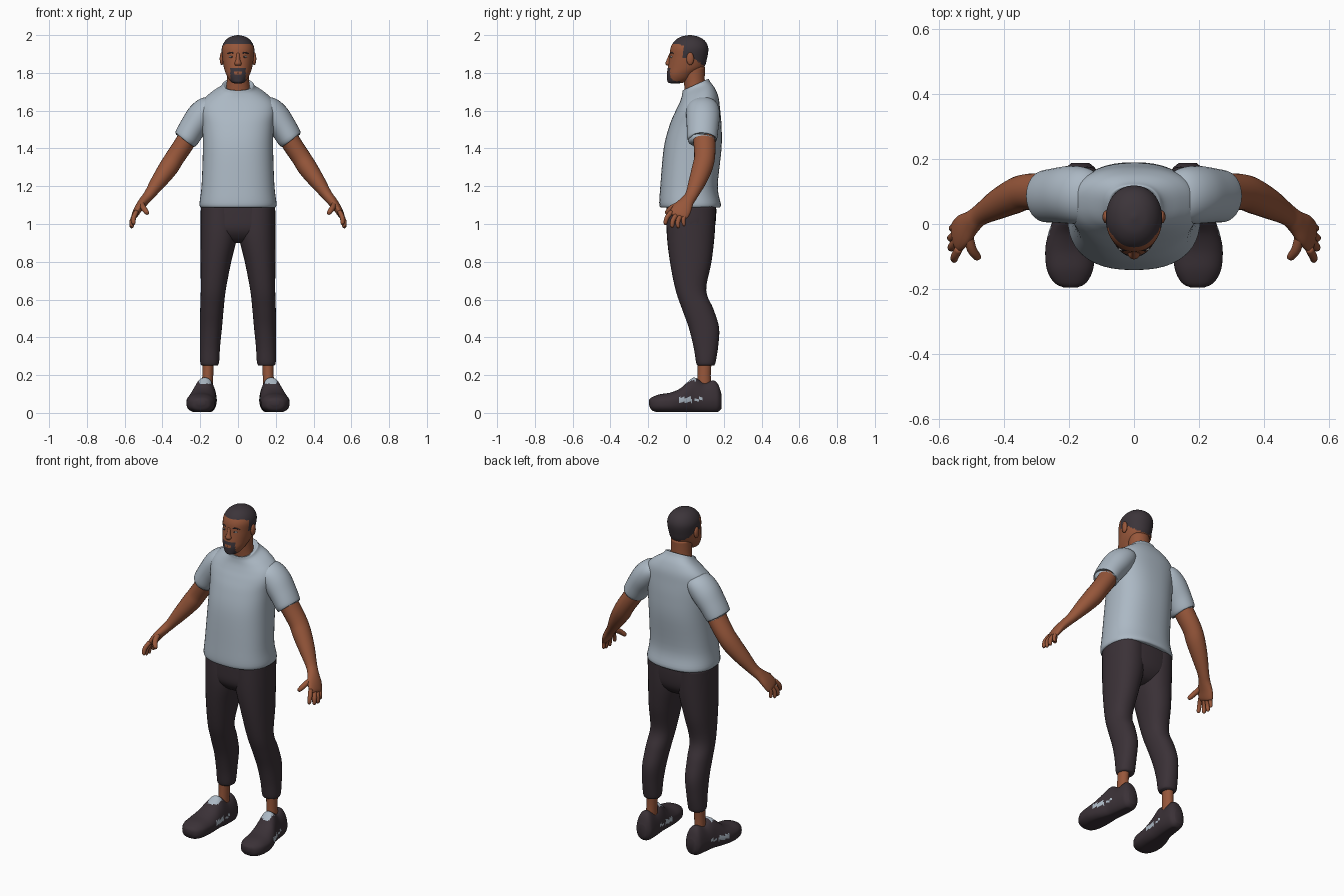
import bpy, bmesh, math
from mathutils import Vector


def material(name, rgb):
    m = bpy.data.materials.new(name)
    m.diffuse_color = (*rgb, 1)
    return m


SKIN = material("brown skin", (0.31, 0.095, 0.043))
SHIRT = material("pale blue grey", (0.41, 0.48, 0.55))
PANTS = material("charcoal cloth", (0.043, 0.031, 0.038))
HAIR = material("dark hair", (0.045, 0.035, 0.042))
WHITE = material("eye white", (0.65, 0.62, 0.6))


def finish(name, bm, mats, rule=None, mirror=False):
    bmesh.ops.recalc_face_normals(bm, faces=bm.faces)
    for f in bm.faces:
        f.smooth = True
        if rule:
            f.material_index = rule(f.calc_center_median())
    me = bpy.data.meshes.new(name)
    bm.to_mesh(me)
    bm.free()
    for m in mats:
        me.materials.append(m)
    ob = bpy.data.objects.new(name, me)
    bpy.context.collection.objects.link(ob)
    if mirror:
        ob.modifiers.new("mirror", 'MIRROR').use_mirror_merge = False
    return ob


def spline(secs, steps):
    """Smoothly interpolated sections (Catmull-Rom)."""
    s = [tuple(a) + (0,) * (6 - len(a)) for a in secs]
    s = [s[0]] + s + [s[-1]]
    out = []
    for i in range(1, len(s) - 2):
        for k in range(steps):
            t = k / steps
            out.append([0.5 * (2 * b + (c - a) * t + (2 * a - 5 * b + 4 * c - d) * t * t
                               + (3 * b - a - 3 * c + d) * t ** 3)
                        for a, b, c, d in zip(*s[i - 1:i + 3])])
    return out + [list(s[-1])]


def loft(name, secs, mats, frame='XY', n=32, steps=5, p=2.0, rule=None, mirror=False, warp=None):
    """Sections (x, y, z, radius_a, radius_b, tilt); frame XY, XZ or path FOLLOW."""
    bm = bmesh.new()
    pts = spline(secs, steps)
    rings = []
    for i, (x, y, z, ra, rb, tilt) in enumerate(pts):
        u, v = Vector((1, 0, 0)), Vector((0, 1, tilt))
        if frame == 'XZ':
            v = Vector((0, 0, 1))
        elif frame == 'FOLLOW':
            a, b = pts[max(i - 1, 0)], pts[min(i + 1, len(pts) - 1)]
            t = (Vector(b[:3]) - Vector(a[:3])).normalized()
            v = (Vector((0, 1, 0)) - t * t.y).normalized()
            u = v.cross(t)
        ring = []
        for k in range(n):
            c, s = math.cos(2 * math.pi * k / n), math.sin(2 * math.pi * k / n)
            ca = math.copysign(abs(c) ** (2 / p), c)
            sa = math.copysign(abs(s) ** (2 / p), s)
            co = Vector((x, y, z)) + u * ra * ca + v * rb * sa
            ring.append(bm.verts.new(warp(co, x) if warp else co))
        rings.append(ring)
    for r, q in zip(rings, rings[1:]):
        for k in range(n):
            bm.faces.new((r[k], r[(k + 1) % n], q[(k + 1) % n], q[k]))
    bm.faces.new(rings[0])
    bm.faces.new(rings[-1])
    return finish(name, bm, mats, rule, mirror)


def ball(name, loc, size, mat, mirror=True):
    bm = bmesh.new()
    bmesh.ops.create_uvsphere(bm, u_segments=16, v_segments=10, radius=1)
    for v in bm.verts:
        v.co = Vector(loc) + Vector([a * b for a, b in zip(v.co, size)])
    return finish(name, bm, [mat], mirror=mirror)


# Shirt body with rolled hem and tilted collar
loft("shirt_body", [
    (0, .022, 1.088, .185, .145), (0, .022, 1.10, .204, .163), (0, .016, 1.2, .193, .152),
    (0, .035, 1.4, .186, .153), (0, .05, 1.52, .19, .138), (0, .06, 1.6, .2, .12, .1),
    (0, .066, 1.65, .188, .106, .2), (0, .064, 1.69, .145, .09, .3),
    (0, .055, 1.72, .095, .075, .4), (0, .05, 1.738, .08, .068, .45),
    (0, .05, 1.728, .064, .056, .45)], [SHIRT], n=48, p=2.4)

# Short sleeves
loft("sleeves", [
    (.12, .08, 1.625, .04, .07), (.155, .087, 1.61, .068, .086), (.195, .09, 1.57, .077, .089),
    (.24, .088, 1.51, .071, .084), (.275, .085, 1.452, .066, .079),
    (.277, .085, 1.449, .055, .068)], [SHIRT], 'FOLLOW', mirror=True)

# Trousers: hips and two legs
loft("trouser_hips", [
    (0, .028, 1.13, .19, .13), (0, .028, 1.05, .198, .132), (0, .025, .97, .19, .124),
    (0, .025, .92, .13, .09), (0, .025, .9, .05, .05)], [PANTS], p=2.5)
loft("trouser_legs", [
    (.1, .028, 1.1, .097, .13), (.1, .025, .95, .098, .127), (.117, .025, .8, .081, .11),
    (.131, .026, .65, .066, .081), (.138, .062, .55, .062, .083), (.143, .095, .45, .058, .08),
    (.148, .105, .35, .053, .065), (.15, .105, .27, .05, .052),
    (.15, .105, .252, .043, .045)], [PANTS], p=2.2, mirror=True)
loft("ankles", [(.158, .1, .29, .031, .038), (.16, .096, .2, .029, .035),
                (.163, .095, .1, .03, .04)], [SKIN], n=20, mirror=True)


# Shoes with pale tongue and side patches
def shoe_warp(co, cx):
    if co.z > .07:
        co.x = cx + (co.x - cx) * (1 - 2.6 * min(co.z - .07, .12))
    co.z = max(co.z, .004)
    return co


def shoe_colour(c):
    tongue = c.z > .155 and 0 < c.y < .055 and abs(c.x - .175) < .032
    patch = .056 < c.z < .082 and -.04 < c.y < .03
    strip = .066 < c.z < .08 and .045 < c.y < .09
    return int(tongue or patch or strip)


loft("shoes", [(cx, y, h / 2 + lift, w, h / 2) for cx, y, h, w, lift in [
    (.195, -.195, .03, .022, .04), (.196, -.18, .07, .05, .013), (.197, -.14, .095, .071, .003),
    (.196, -.08, .108, .077, 0), (.19, -.03, .13, .074, 0), (.183, .01, .165, .068, 0),
    (.176, .045, .187, .063, 0), (.17, .095, .16, .058, 0), (.166, .145, .172, .054, 0),
    (.165, .17, .145, .047, .006), (.165, .187, .08, .028, .022)]],
    [PANTS, SHIRT], 'XZ', n=52, steps=6, p=2.5, rule=shoe_colour, mirror=True, warp=shoe_warp)

# Arms running into flattened palms
loft("arms", [
    (.235, .09, 1.51, .052, .058), (.285, .098, 1.425, .052, .058), (.335, .098, 1.35, .051, .055),
    (.37, .085, 1.295, .051, .054), (.42, .06, 1.225, .042, .046), (.47, .03, 1.155, .029, .034),
    (.497, .008, 1.122, .026, .036), (.525, -.018, 1.085, .022, .05),
    (.545, -.038, 1.05, .017, .05), (.55, -.043, 1.038, .008, .035)],
    [SKIN], 'FOLLOW', n=24, mirror=True)

# Fingers and thumbs
for name, a, b, r in [
        ("index_fingers", (.538, -.075, 1.065), (.555, -.113, .998), .0125),
        ("middle_fingers", (.545, -.05, 1.05), (.564, -.076, .982), .013),
        ("ring_fingers", (.547, -.028, 1.045), (.566, -.044, .98), .0125),
        ("little_fingers", (.547, -.003, 1.05), (.56, -.012, .99), .011),
        ("thumbs", (.51, -.035, 1.105), (.479, -.108, 1.055), .015)]:
    a, b = Vector(a), Vector(b)
    bend = a.lerp(b, .5) + Vector((.005, -.006, .004))
    loft(name, [(*a, r, r), (*bend, r, r), (*a.lerp(b, .92), r * .8, r * .8),
                (*b, r * .3, r * .3)], [SKIN], 'FOLLOW', n=12, steps=3, mirror=True)

# Neck
loft("neck", [(0, .055, 1.66, .072, .056), (0, .045, 1.74, .06, .055),
              (0, .04, 1.83, .06, .06)], [SKIN])


# Head, with cropped hair and goatee as coloured regions
def head_colour(c):
    if c.y < -.03:
        goatee = c.z < 1.823 and abs(c.x) < .041
        mouth = abs(c.x) < .02 and 1.792 < c.z < 1.807
        return int(c.z > 1.955 or (goatee and not mouth))
    if c.y < .03:
        return int(c.z > (1.945 if c.y < -.015 else 1.88))
    return int(c.z > 1.885 - .75 * (c.y - .03))


loft("head", [
    (0, -.06, 1.744, .015, .018), (0, -.052, 1.75, .034, .044), (0, -.038, 1.768, .05, .062),
    (0, -.024, 1.795, .064, .077), (0, .0, 1.83, .075, .096), (0, .012, 1.88, .083, .1),
    (0, .018, 1.93, .086, .1), (0, .02, 1.966, .071, .083), (0, .02, 1.99, .043, .05),
    (0, .02, 2.0, .006, .007)], [SKIN, HAIR], n=64, steps=8, p=2.1, rule=head_colour)

# Facial features
loft("nose", [(0, -.079, 1.905, .009, .008), (0, -.087, 1.872, .011, .014),
              (0, -.09, 1.85, .019, .019), (0, -.088, 1.838, .014, .012)],
     [SKIN], n=16, steps=4)
ball("ears", (.086, .022, 1.875), (.011, .02, .034), SKIN)
ball("eyes", (.034, -.076, 1.885), (.014, .007, .0055), WHITE)
ball("irises", (.034, -.0815, 1.885), (.0055, .003, .005), HAIR)
loft("eyebrows", [(.015, -.081, 1.901, .002, .003), (.035, -.077, 1.908, .004, .004),
                  (.056, -.062, 1.901, .002, .003)], [HAIR], 'FOLLOW', n=8, mirror=True)
loft("lips", [(-.02, -.089, 1.799, .002, .002), (0, -.096, 1.8, .005, .006),
              (.02, -.089, 1.799, .002, .002)], [SKIN], 'FOLLOW', n=10)
